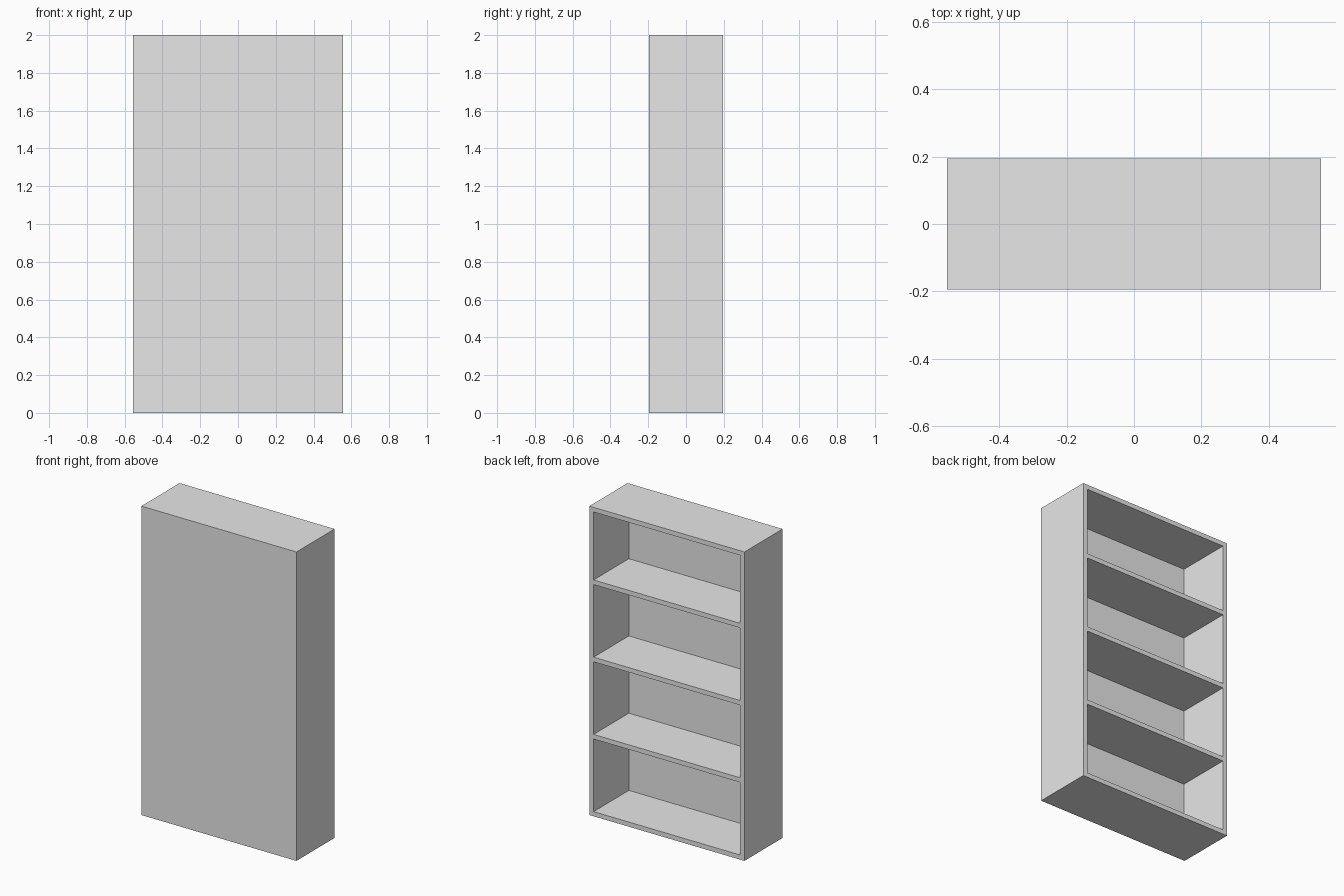
import bpy

if "Cube" in bpy.data.objects:
    bpy.data.objects.remove(bpy.data.objects["Cube"], do_unlink=True)

WIDTH, DEPTH, HEIGHT = 1.11, 0.39, 2.0
BOARD = 0.03
BAYS = 4

grey = bpy.data.materials.new("light_grey")
grey.use_nodes = True
colour = (0.8, 0.8, 0.8, 1)
grey.diffuse_color = colour
grey.node_tree.nodes["Principled BSDF"].inputs["Base Color"].default_value = colour


def extrude(bm, faces, offset):
    """Extrude faces by an offset, replacing the originals."""
    result = bmesh.ops.extrude_face_region(bm, geom=faces)
    verts = [g for g in result["geom"] if isinstance(g, bmesh.types.BMVert)]
    bmesh.ops.translate(bm, verts=verts, vec=offset)
    bmesh.ops.delete(bm, geom=faces, context='FACES')


import bmesh

# Case: a grid of front cells whose openings are pushed in to leave boards
xs = [-WIDTH / 2, -WIDTH / 2 + BOARD, WIDTH / 2 - BOARD, WIDTH / 2]
zs = []
for i in range(BAYS):
    zs += [i * HEIGHT / BAYS, i * HEIGHT / BAYS + BOARD]
zs += [HEIGHT - BOARD, HEIGHT]

bm = bmesh.new()
grid = [[bm.verts.new((x, DEPTH / 2, z)) for x in xs] for z in zs]
rim, openings = [], []
for r in range(len(zs) - 1):
    for c in range(len(xs) - 1):
        face = bm.faces.new((grid[r][c], grid[r][c + 1],
                             grid[r + 1][c + 1], grid[r + 1][c]))
        is_open = c == 1 and r % 2 == 1
        (openings if is_open else rim).append(face)

# Outer shell: sides, top, bottom and the closed panel
outline = [e for e in bm.edges if e.is_boundary]
shell = bmesh.ops.extrude_edge_only(bm, edges=outline)["geom"]
bmesh.ops.translate(bm, verts=[g for g in shell if isinstance(g, bmesh.types.BMVert)],
                    vec=(0, -DEPTH, 0))
bmesh.ops.holes_fill(bm, edges=[e for e in bm.edges if e.is_boundary], sides=0)

# Shelf bays
for face in openings:
    extrude(bm, [face], (0, BOARD - DEPTH, 0))

bmesh.ops.recalc_face_normals(bm, faces=bm.faces[:])
bmesh.ops.dissolve_limit(bm, angle_limit=0.01, verts=bm.verts[:], edges=bm.edges[:])
mesh = bpy.data.meshes.new("bookcase")
bm.to_mesh(mesh)
bm.free()
mesh.materials.append(grey)
bookcase = bpy.data.objects.new("bookcase", mesh)
bpy.context.collection.objects.link(bookcase)
